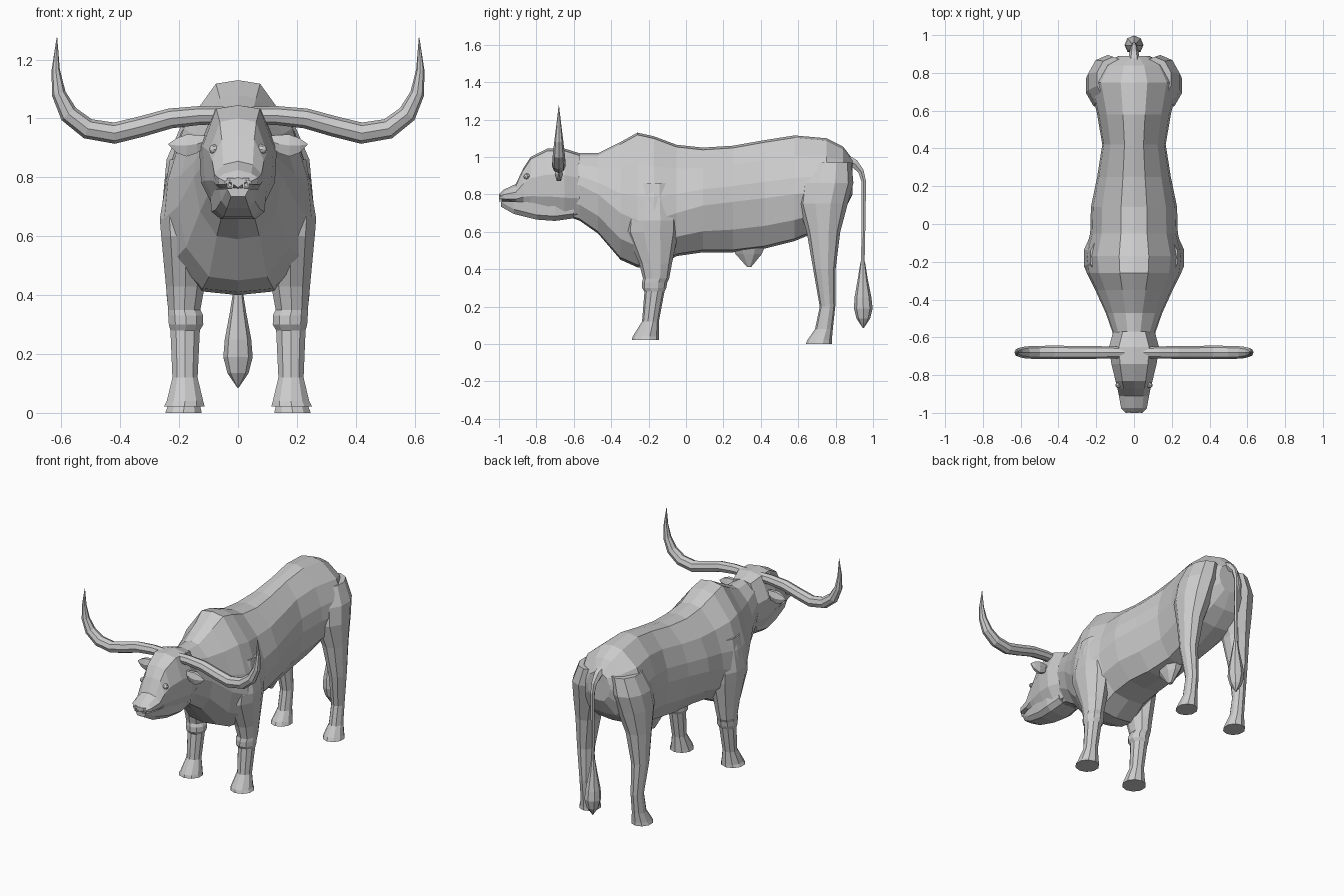
import bpy, bmesh, math
from mathutils import Vector

hide = bpy.data.materials.new("hide_grey")
hide.diffuse_color = (0.6, 0.6, 0.6, 1)


def loft(name, rings, mirror=False):
    """Skin a list of equal-length point rings and cap both ends."""
    bm = bmesh.new()
    rows = [[bm.verts.new(p) for p in r] for r in rings]
    n = len(rows[0])
    for a, b in zip(rows, rows[1:]):
        for i in range(n):
            j = (i + 1) % n
            bm.faces.new((a[i], a[j], b[j], b[i]))
    bm.faces.new(rows[0])
    bm.faces.new(rows[-1])
    bmesh.ops.remove_doubles(bm, verts=bm.verts, dist=0.0005)
    bmesh.ops.recalc_face_normals(bm, faces=bm.faces)
    me = bpy.data.meshes.new(name)
    bm.to_mesh(me)
    bm.free()
    me.materials.append(hide)
    ob = bpy.data.objects.new(name, me)
    bpy.context.collection.objects.link(ob)
    if mirror:
        ob.modifiers.new("mirror", 'MIRROR').use_bisect_axis = (False, False, False)
    return ob


def section(y, half):
    """Closed ring in the xz plane from a half outline running top to bottom."""
    return [(x, y, z) for x, z in half] + [(-x, y, z) for x, z in half[-2:0:-1]]


def level_ring(x0, x1, y0, y1, z, n=10, tilt=0):
    """Horizontal oval between the given limits."""
    cx, cy, rx, ry = (x0 + x1) / 2, (y0 + y1) / 2, (x1 - x0) / 2, (y1 - y0) / 2
    return [(cx + rx * math.cos(t), cy + ry * math.sin(t), z + tilt * math.sin(t))
            for t in (2 * math.pi * (i + 0.5) / n for i in range(n))]


def tube(name, path, n, mirror=False):
    """Loft round a path of (x, y, z, radius)."""
    pts = [Vector(p[:3]) for p in path]
    rings = []
    for i, p in enumerate(pts):
        d = (pts[min(i + 1, len(pts) - 1)] - pts[max(i - 1, 0)]).normalized()
        side = Vector((0, 1, 0)) if abs(d.y) < 0.1 and mirror else Vector((1, 0, 0))
        u = (side - d * side.dot(d)).normalized()
        v = d.cross(u)
        r = path[i][3]
        rings.append([p + r * (u * math.cos(t) + v * math.sin(t))
                      for t in (2 * math.pi * k / n for k in range(n))])
    return loft(name, rings, mirror)


# Torso and neck: y, top, bottom, half width, height of widest point
torso = [
    (-0.66, 1.00, 0.69, 0.09, 0.85), (-0.57, 1.02, 0.66, 0.115, 0.85),
    (-0.47, 1.02, 0.59, 0.15, 0.80), (-0.35, 1.08, 0.45, 0.205, 0.70),
    (-0.26, 1.13, 0.41, 0.25, 0.66), (-0.17, 1.11, 0.40, 0.262, 0.66),
    (-0.05, 1.065, 0.47, 0.232, 0.70), (0.09, 1.05, 0.49, 0.228, 0.74),
    (0.25, 1.06, 0.49, 0.195, 0.76), (0.42, 1.09, 0.51, 0.168, 0.78),
    (0.58, 1.115, 0.55, 0.195, 0.80), (0.75, 1.10, 0.62, 0.235, 0.82),
    (0.84, 1.055, 0.70, 0.18, 0.85), (0.89, 0.99, 0.80, 0.08, 0.89)]
rings = []
for y, top, bot, w, mid in torso:
    u, d = top - mid, mid - bot
    rings.append(section(y, [
        (0, top), (0.3 * w, top - 0.012), (0.74 * w, mid + 0.65 * u),
        (0.95 * w, mid + 0.28 * u), (w, mid), (0.86 * w, mid - 0.55 * d),
        (0.48 * w, mid - 0.95 * d), (0, bot)]))
loft("torso", rings)

# Skull and muzzle: y, top, bottom, top half width, cheek half width
skull = [
    (-1.0, 0.80, 0.765, 0.03, 0.045), (-0.975, 0.825, 0.755, 0.045, 0.068),
    (-0.91, 0.855, 0.74, 0.05, 0.08), (-0.87, 0.94, 0.72, 0.055, 0.088),
    (-0.83, 1.00, 0.70, 0.062, 0.098), (-0.74, 1.045, 0.68, 0.074, 0.12),
    (-0.65, 1.045, 0.67, 0.08, 0.132), (-0.57, 1.02, 0.675, 0.06, 0.11)]
loft("head", [section(y, [
    (0, t), (a, t - 0.012), (w, t - 0.38 * (t - b)), (w * 0.95, b + 0.3 * (t - b)),
    (w * 0.6, b + 0.02), (0, b)]) for y, t, b, a, w in skull])

# Lower jaw
jaw = [(-0.99, 0.765, 0.735, 0.04), (-0.92, 0.765, 0.695, 0.062),
       (-0.80, 0.76, 0.665, 0.082), (-0.70, 0.78, 0.658, 0.098),
       (-0.60, 0.80, 0.672, 0.09)]
loft("lower_jaw", [section(y, [(0, t), (w, t - 0.004), (w * 0.92, b + 0.025),
                               (w * 0.6, b), (0, b)]) for y, t, b, w in jaw])

# Nostril rims: hollow square frames on the muzzle
rim = [(0.016, 0.763), (0.037, 0.763), (0.037, 0.797), (0.016, 0.797)]
hole = [(0.022, 0.769), (0.031, 0.769), (0.031, 0.791), (0.022, 0.791)]
loft("nostril", [[(x, -0.985, z) for x, z in rim], [(x, -1.0, z) for x, z in rim],
                 [(x, -1.0, z) for x, z in hole], [(x, -0.992, z) for x, z in hole]], True)

# Eyes
tube("eye", [(0.06, -0.835, 0.895, 0.016), (0.078, -0.85, 0.895, 0.018),
             (0.09, -0.858, 0.895, 0.013), (0.095, -0.862, 0.895, 0.004)], 8, True)

# Horns
tube("horn", [
    (0.05, -0.68, 1.01, 0.030), (0.13, -0.68, 1.01, 0.032), (0.23, -0.68, 1.0, 0.034),
    (0.33, -0.68, 0.972, 0.035), (0.42, -0.68, 0.95, 0.036), (0.51, -0.68, 0.965, 0.035),
    (0.575, -0.68, 1.015, 0.032), (0.609, -0.68, 1.085, 0.024),
    (0.619, -0.68, 1.165, 0.014), (0.615, -0.68, 1.275, 0.001)], 8, True)

# Ears: flat leaves reaching out sideways: x, centre z, half height, half depth
ear = [(0.10, 0.925, 0.018, 0.012), (0.14, 0.913, 0.036, 0.02),
       (0.175, 0.908, 0.043, 0.022), (0.21, 0.908, 0.028, 0.014), (0.236, 0.912, 0.002, 0.002)]
loft("ear", [[(x, -0.68 + d * math.cos(t), z + h * math.sin(t))
              for t in (math.pi * k / 3 for k in range(6))] for x, z, h, d in ear], True)

# Front legs: x limits, y limits, height
front = [
    (0.11, 0.255, -0.29, -0.145, 0.022), (0.115, 0.245, -0.285, -0.145, 0.04),
    (0.135, 0.225, -0.235, -0.145, 0.12), (0.127, 0.232, -0.222, -0.115, 0.28),
    (0.115, 0.238, -0.235, -0.105, 0.30), (0.115, 0.24, -0.235, -0.10, 0.33),
    (0.125, 0.24, -0.23, -0.09, 0.35), (0.11, 0.248, -0.25, -0.075, 0.43),
    (0.09, 0.265, -0.325, -0.04, 0.60), (0.09, 0.27, -0.32, -0.04, 0.66),
    (0.08, 0.235, -0.28, -0.07, 0.86)]
loft("front_leg", [level_ring(*r) for r in front], True)

# Hind legs and haunches
hind = [
    (0.12, 0.25, 0.64, 0.78, 0.0), (0.125, 0.242, 0.65, 0.78, 0.022),
    (0.14, 0.225, 0.69, 0.785, 0.08), (0.142, 0.222, 0.715, 0.798, 0.2),
    (0.14, 0.245, 0.68, 0.80, 0.4), (0.105, 0.252, 0.645, 0.825, 0.6),
    (0.05, 0.258, 0.60, 0.865, 0.75), (0.03, 0.248, 0.61, 0.895, 0.86),
    (0.02, 0.20, 0.65, 0.885, 0.97)]
loft("hind_leg", [level_ring(*r) for r in hind], True)

# Tail and tuft
tube("tail", [
    (0, 0.85, 0.985, 0.035), (0, 0.90, 0.965, 0.026), (0, 0.935, 0.925, 0.018),
    (0, 0.95, 0.87, 0.014), (0, 0.95, 0.70, 0.012), (0, 0.945, 0.42, 0.011)], 6)
tube("tail_tuft", [
    (0, 0.945, 0.44, 0.012), (0, 0.945, 0.34, 0.028), (0, 0.946, 0.25, 0.045),
    (0, 0.948, 0.19, 0.05), (0, 0.948, 0.135, 0.036), (0, 0.948, 0.085, 0.002)], 8)

# Belly sheath
loft("belly_sheath", [level_ring(-0.07, 0.07, 0.22, 0.44, 0.54, 8),
                      level_ring(-0.045, 0.045, 0.26, 0.41, 0.48, 8),
                      level_ring(-0.012, 0.012, 0.325, 0.35, 0.412, 8)])
